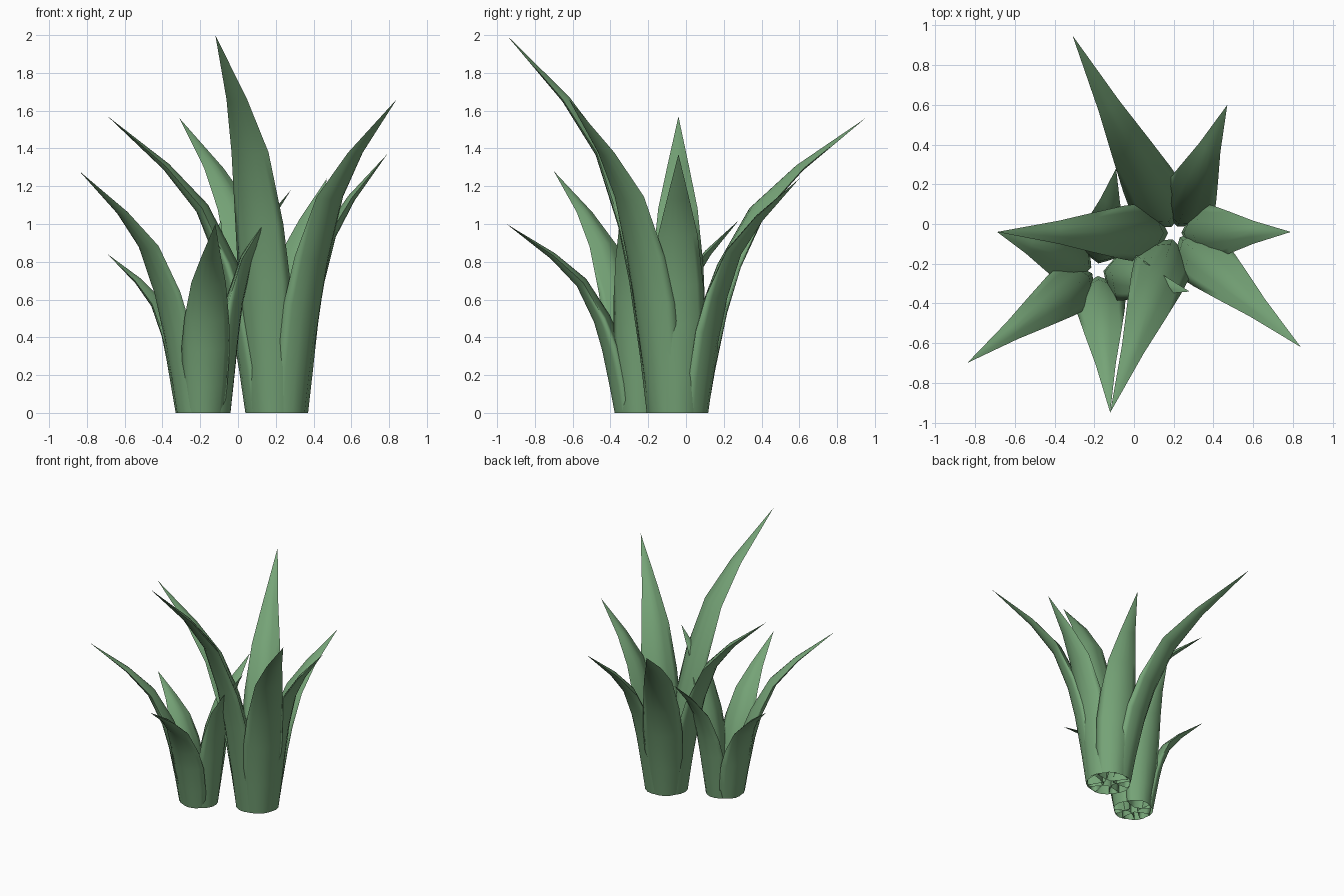
import bpy, bmesh, math
from mathutils import Vector

if "Cube" in bpy.data.objects:
    bpy.data.objects.remove(bpy.data.objects["Cube"])

green = bpy.data.materials.new("leaf green")
green.diffuse_color = (0.18, 0.37, 0.185, 1)
green.use_nodes = True
green.node_tree.nodes["Principled BSDF"].inputs["Base Color"].default_value = green.diffuse_color

# Blade stations: height fraction, outward lean fraction, half width, half thickness
STATIONS = [(0, 0, .118, .066), (.15, .035, .135, .072), (.35, .11, .146, .066),
            (.5, .20, .135, .052), (.69, .37, .104, .036), (.83, .61, .058, .021)]
# Lens cross-section: across, through
LENS = [(1, 0), (.75, .45), (.4, .85), (0, 1), (-.4, .85), (-.75, .45),
        (-1, 0), (-.75, -.3), (-.4, -.65), (0, -1), (.4, -.65), (.75, -.3)]


def leaf(name, centre, tip, base_r, scale):
    """Thick tapering blade that rises from a clump and arches out to its tip."""
    c = Vector((*centre, 0))
    out = Vector((tip[0] - c.x, tip[1] - c.y, 0))
    reach = out.length
    out.normalize()
    side = Vector((-out.y, out.x, 0))
    up = Vector((0, 0, 1))
    path = [(base_r + (reach - base_r) * f, t * tip[2]) for t, f, _, _ in STATIONS]
    path.append((reach, tip[2]))
    bm = bmesh.new()
    rings = []
    for i, (_, _, w, d) in enumerate(STATIONS):
        r, z = path[i]
        # Thickness runs square to the blade, but level at the ground
        a, b = path[max(i - 1, 0)], path[i + 1]
        slope = math.atan2(b[0] - a[0], b[1] - a[1]) if i else 0
        normal = out * math.cos(slope) - up * math.sin(slope)
        mid = c + out * r + up * z
        rings.append([bm.verts.new(mid + side * (u * w * scale) + normal * (v * d * scale))
                      for u, v in LENS])
    n = len(LENS)
    for lo, hi in zip(rings, rings[1:]):
        for k in range(n):
            bm.faces.new((lo[k], lo[(k + 1) % n], hi[(k + 1) % n], hi[k]))
    point = bm.verts.new(tip)
    for k in range(n):
        bm.faces.new((rings[-1][k], rings[-1][(k + 1) % n], point))
    # Faces wind outwards; the foot of the blade stays open
    bm.normal_update()
    bm.faces.ensure_lookup_table()
    if bm.faces[3].normal.dot(out) < 0:
        bmesh.ops.reverse_faces(bm, faces=bm.faces[:])
    mesh = bpy.data.meshes.new(name)
    bm.to_mesh(mesh)
    bm.free()
    mesh.materials.append(green)
    ob = bpy.data.objects.new(name, mesh)
    bpy.context.collection.objects.link(ob)
    bpy.context.view_layer.objects.active = ob
    ob.select_set(True)
    bpy.ops.object.shade_smooth_by_angle(angle=math.radians(120))
    ob.select_set(False)


# Tall clump
for i, tip in enumerate([(-.12, -.95, 2.0), (.84, -.62, 1.66), (.79, -.04, 1.37),
                         (.47, .60, 1.24), (-.31, .95, 1.56), (-.69, -.04, 1.57)]):
    leaf(f"tall_leaf_{i + 1}", (.205, -.045), tip, .10, 1.0)

# Short clump
for i, tip in enumerate([(-.84, -.70, 1.28), (-.12, -.95, 1.0), (.28, -.34, 1.18),
                         (-.09, .28, 1.02), (-.69, -.04, .84)]):
    leaf(f"short_leaf_{i + 1}", (-.185, -.23), tip, .09, .88)
